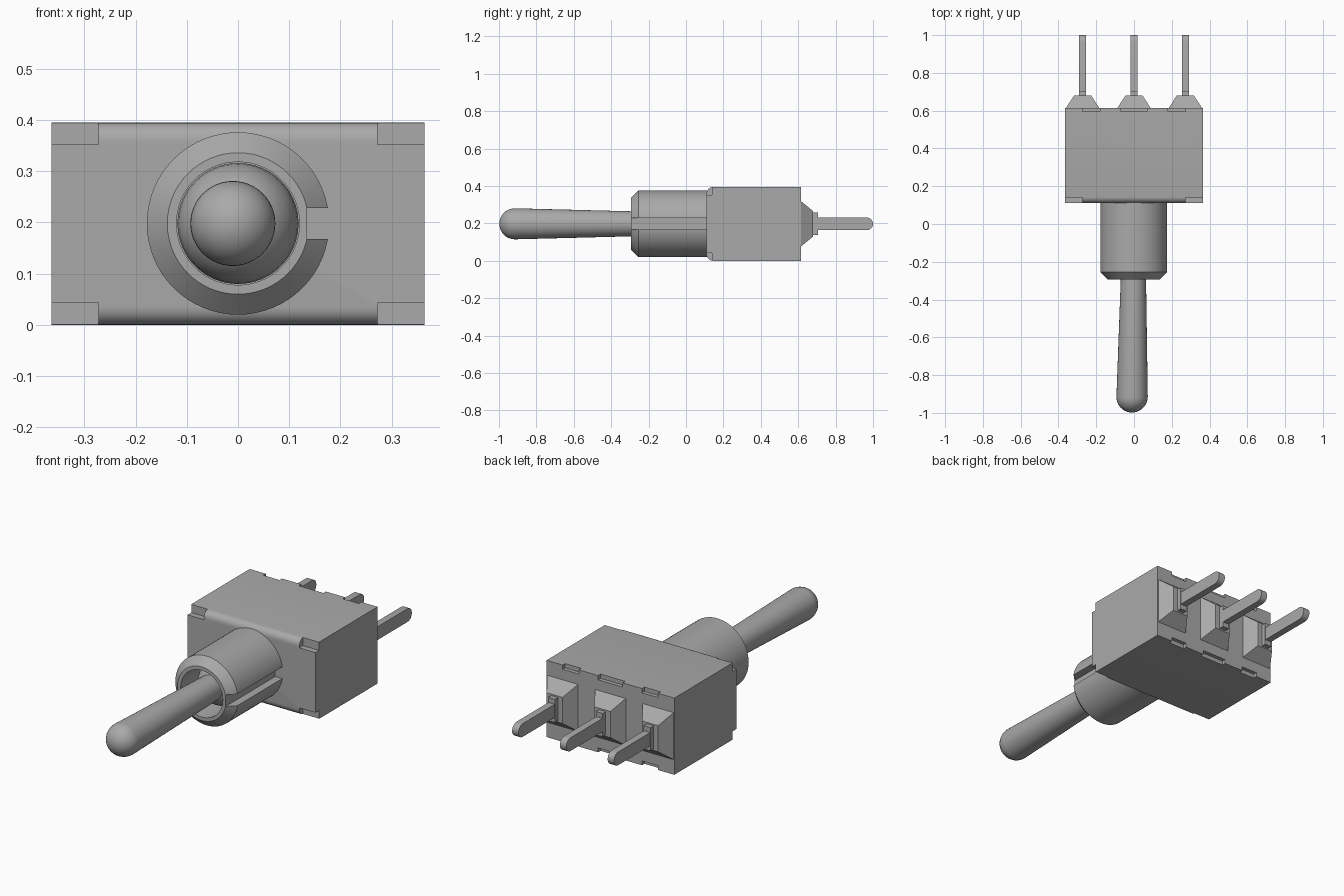
import bpy
import bmesh
import math
from mathutils import Matrix, Vector

cube = bpy.data.objects.get("Cube")
if cube:
    bpy.data.objects.remove(cube)

grey = bpy.data.materials.new("plain grey")
grey.use_nodes = True
GREY = (0.4, 0.4, 0.4, 1)
grey.diffuse_color = GREY
grey.node_tree.nodes["Principled BSDF"].inputs["Base Color"].default_value = GREY

MID = 0.198                # height of the main axis
HALF_W, TOP = 0.364, 0.395
FRONT, BACK = 0.11, 0.615
PIN_X = (-0.272, 0, 0.272)


def finish(name, bm, smooth=False):
    bmesh.ops.recalc_face_normals(bm, faces=bm.faces)
    mesh = bpy.data.meshes.new(name)
    bm.to_mesh(mesh)
    bm.free()
    obj = bpy.data.objects.new(name, mesh)
    bpy.context.collection.objects.link(obj)
    mesh.materials.append(grey)
    if smooth:
        shade(obj)
    return obj


def shade(obj):
    bpy.ops.object.select_all(action="DESELECT")
    obj.select_set(True)
    bpy.context.view_layer.objects.active = obj
    bpy.ops.object.shade_smooth_by_angle(angle=math.radians(30))


def add_box(bm, x0, x1, y0, y1, z0, z1):
    centre = Vector((x0 + x1, y0 + y1, z0 + z1)) / 2
    size = Matrix.Diagonal((x1 - x0, y1 - y0, z1 - z0, 1))
    return bmesh.ops.create_cube(bm, size=1, matrix=Matrix.Translation(centre) @ size)["verts"]


def lathe(name, profile, steps=64):
    """Spin (radius, y) points around the main axis."""
    bm = bmesh.new()
    verts = [bm.verts.new((r, y, MID)) for r, y in profile]
    edges = [bm.edges.new(pair) for pair in zip(verts, verts[1:])]
    bmesh.ops.spin(bm, geom=verts + edges, cent=(0, 0, MID), axis=(0, 1, 0),
                   angle=math.tau, steps=steps, use_duplicate=False)
    bmesh.ops.remove_doubles(bm, verts=bm.verts, dist=0.0001)
    return finish(name, bm, True)


def carve(obj, boxes):
    """Cut a set of separate boxes out of an object."""
    bm = bmesh.new()
    for box in boxes:
        add_box(bm, *box)
    cutter = finish("cutter", bm)
    cutter.hide_render = True
    mod = obj.modifiers.new("cut", "BOOLEAN")
    mod.operation, mod.solver, mod.object = "DIFFERENCE", "EXACT", cutter
    bpy.context.view_layer.objects.active = obj
    bpy.ops.object.modifier_apply(modifier=mod.name)
    bpy.data.objects.remove(cutter)
    shade(obj)


# Housing with rounded front edges, notched corners and crimp notches at the back
bm = bmesh.new()
add_box(bm, -HALF_W, HALF_W, FRONT, BACK, 0, TOP)
front_edges = [e for e in bm.edges
               if all(v.co.y < FRONT + 0.01 for v in e.verts)
               and abs(e.verts[0].co.z - e.verts[1].co.z) < 0.01]
bmesh.ops.bevel(bm, geom=front_edges, offset=0.035, segments=6, profile=0.5, affect="EDGES")
housing = finish("housing", bm)
cuts = []
for z0, z1 in ((-0.1, 0.043), (TOP - 0.043, TOP + 0.1)):
    for x0, x1 in ((-0.5, -0.272), (0.272, 0.5)):
        cuts.append((x0, x1, 0, 0.14, z0, z1))
for z0, z1 in ((-0.1, 0.022), (TOP - 0.022, TOP + 0.1)):
    for x0, x1 in ((-0.272, -0.18), (-0.07, 0.07), (0.18, 0.272)):
        cuts.append((x0, x1, 0.595, 0.8, z0, z1))
carve(housing, cuts)

# Bushing with chamfered mouth, blind bore and keyway
bushing = lathe("bushing", [(0, 0.12), (0.178, 0.12), (0.178, -0.255), (0.138, -0.295),
                            (0.12, -0.295), (0.12, -0.06), (0, -0.06)])
carve(bushing, [(0.135, 0.3, -0.4, FRONT, MID - 0.03, MID + 0.03)])

# Pivot ball inside the bore
ball = [(0.118 * math.sin(a), -0.12 - 0.118 * math.cos(a))
        for a in (math.pi * i / 16 for i in range(17))]
lathe("pivot_ball", ball)

# Tapered lever with a domed tip, leaning slightly sideways
TIP = 0.083
dome = [(TIP * math.sin(a), -0.915 - TIP * math.cos(a))
        for a in (math.pi / 2 * i / 10 for i in range(11))]
lever = lathe("lever", dome + [(0.064, -0.18), (0, -0.18)], 48)
lever.data.transform(Matrix(((1, 0.011, 0, 0), (0, 1, 0, 0), (0, 0, 1, 0), (0, 0, 0, 1))))

for side, x in zip(("right", "centre", "left"), PIN_X):
    # Sloped sealing mound
    bm = bmesh.new()
    for v in add_box(bm, x - 0.091, x + 0.091, BACK - 0.005, 0.68, MID - 0.125, MID + 0.125):
        if v.co.y > 0.65:
            v.co.x = x + (v.co.x - x) * 0.5
            v.co.z = MID + (v.co.z - MID) * 0.54
    finish(side + "_mound", bm)

    # Shoulder at the root of the pin
    bm = bmesh.new()
    add_box(bm, x - 0.019, x + 0.019, 0.66, 0.705, MID - 0.06, MID + 0.06)
    finish(side + "_pin_shoulder", bm)

    # Flat pin with a round end
    bm = bmesh.new()
    R = 0.034
    outline = [(0.67, MID + R), (0.67, MID - R)]
    outline += [(1 - R + R * math.cos(a), MID + R * math.sin(a))
                for a in (math.pi * (i / 12 - 0.5) for i in range(13))]
    face = bm.faces.new([bm.verts.new((x - 0.018, y, z)) for y, z in outline])
    grown = bmesh.ops.extrude_face_region(bm, geom=[face])["geom"]
    bmesh.ops.translate(bm, vec=(0.036, 0, 0),
                        verts=[g for g in grown if isinstance(g, bmesh.types.BMVert)])
    finish(side + "_pin", bm, True)
